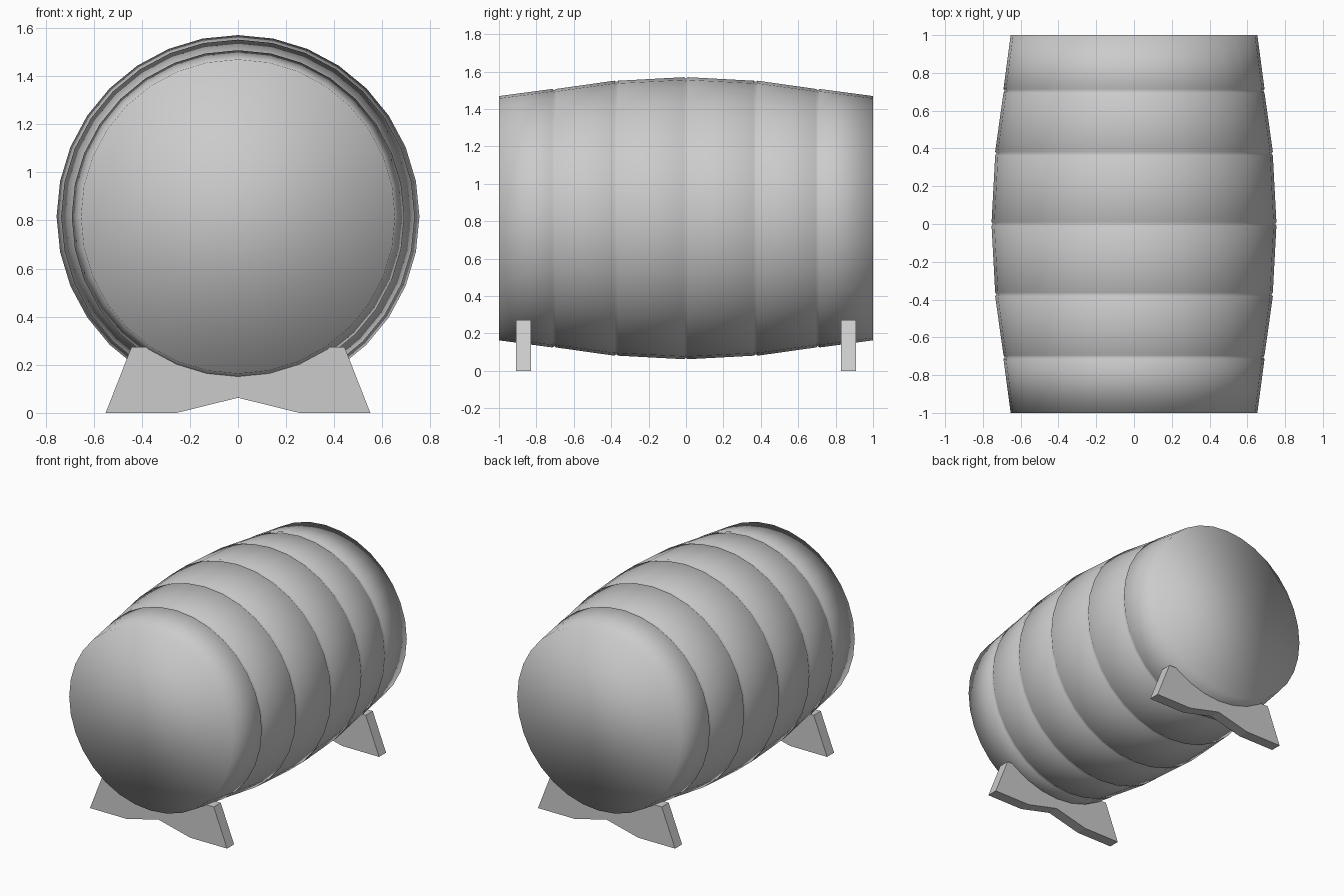
import bpy
import bmesh
from math import sin, cos, pi

cube = bpy.data.objects.get("Cube")
if cube:
    bpy.data.objects.remove(cube, do_unlink=True)

SIDES = 32
AXIS_Z = 0.816

grey = bpy.data.materials.new("plain grey")
grey.use_nodes = True
colour = (0.6, 0.6, 0.6, 1)
grey.diffuse_color = colour
grey.node_tree.nodes["Principled BSDF"].inputs["Base Color"].default_value = colour


def finish(name, bm, smooth):
    bmesh.ops.recalc_face_normals(bm, faces=bm.faces[:])
    for face in bm.faces:
        face.smooth = smooth
    mesh = bpy.data.meshes.new(name)
    bm.to_mesh(mesh)
    bm.free()
    mesh.materials.append(grey)
    obj = bpy.data.objects.new(name, mesh)
    bpy.context.collection.objects.link(obj)
    return obj


# Barrel: bulging profile with a narrow groove at each joint
joints = [(-0.705, 0.691), (-0.373, 0.735), (0, 0.754), (0.373, 0.735), (0.705, 0.691)]
profile = [(-1, 0.653)]
for y, r in joints:
    profile += [(y - 0.01, r), (y, r - 0.007), (y + 0.01, r)]
profile.append((1, 0.653))

bm = bmesh.new()
rings = []
for y, r in profile:
    angles = [2 * pi * i / SIDES for i in range(SIDES)]
    rings.append([bm.verts.new((r * cos(a), y, AXIS_Z + r * sin(a))) for a in angles])
for a, b in zip(rings, rings[1:]):
    for i in range(SIDES):
        j = (i + 1) % SIDES
        bm.faces.new((a[i], a[j], b[j], b[i]))
bm.faces.new(rings[0])
bm.faces.new(rings[-1])
finish("barrel", bm, True)


# Cradle supports: notched planks under each end
half = [(0, 0.063), (0.255, 0), (0.55, 0), (0.443, 0.273), (0.37, 0.273), (0, 0.165)]
outline = half + [(-x, z) for x, z in reversed(half[1:-1])]


def support(name, y, thickness=0.08):
    bm = bmesh.new()
    face = bm.faces.new([bm.verts.new((x, y - thickness / 2, z)) for x, z in outline])
    ext = bmesh.ops.extrude_face_region(bm, geom=[face], use_keep_orig=True)
    moved = [v for v in ext["geom"] if isinstance(v, bmesh.types.BMVert)]
    bmesh.ops.translate(bm, verts=moved, vec=(0, thickness, 0))
    finish(name, bm, False)


support("front_support", -0.87)
support("back_support", 0.87)
